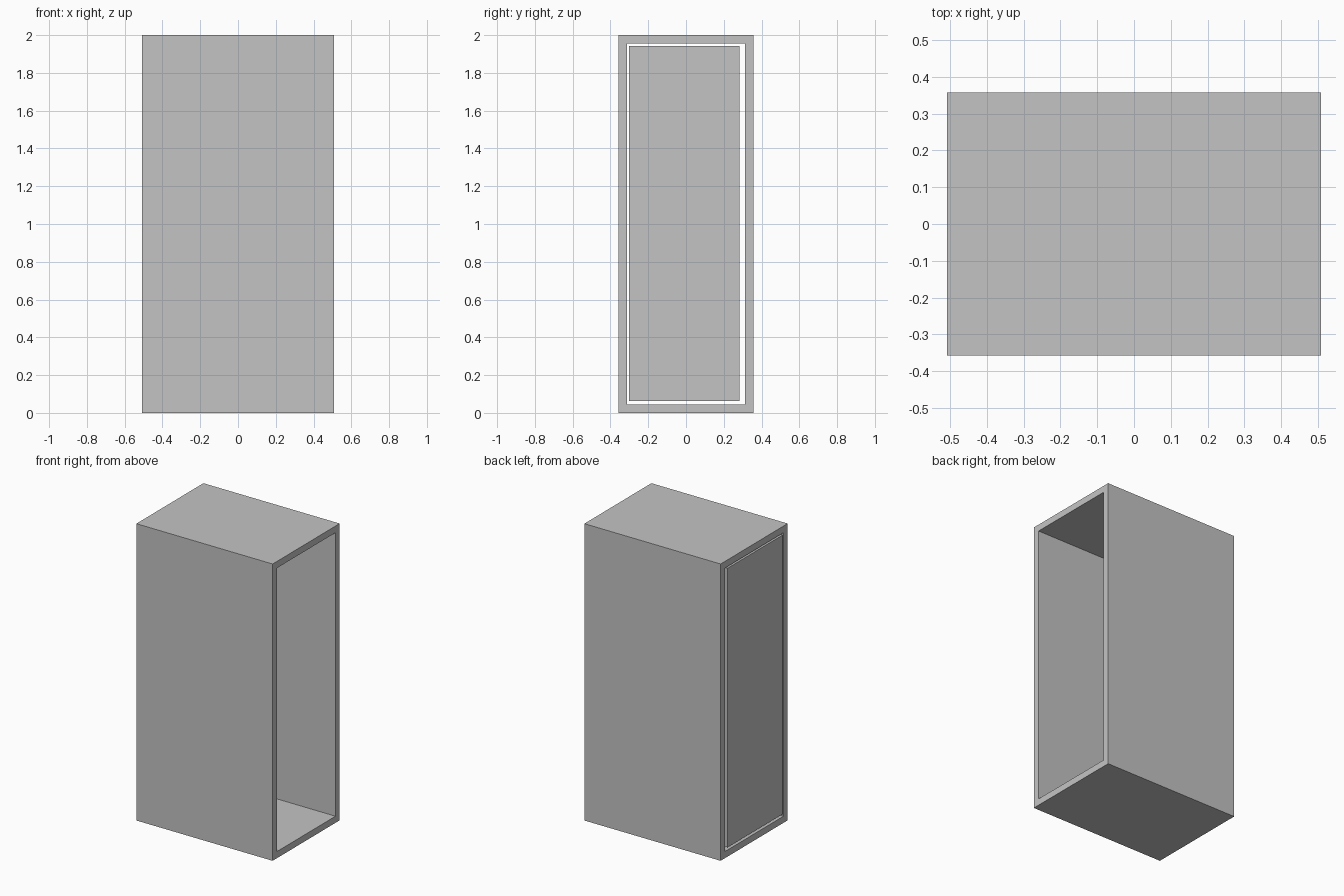
import bpy
import bmesh
from mathutils import Matrix, Vector

default = bpy.data.objects.get("Cube")
if default:
    bpy.data.objects.remove(default, do_unlink=True)

# Single flat grey
grey = bpy.data.materials.new("light grey")
grey.use_nodes = True
colour = (0.55, 0.55, 0.55, 1)
grey.diffuse_color = colour
grey.node_tree.nodes["Principled BSDF"].inputs["Base Color"].default_value = colour

HALF_LENGTH, HALF_DEPTH, HEIGHT, WALL = 0.508, 0.357, 2.0, 0.045
PANEL_THICKNESS = 0.04


def add_object(name, bm):
    bmesh.ops.recalc_face_normals(bm, faces=bm.faces)
    mesh = bpy.data.meshes.new(name)
    bm.to_mesh(mesh)
    bm.free()
    mesh.materials.append(grey)
    obj = bpy.data.objects.new(name, mesh)
    bpy.context.collection.objects.link(obj)
    return obj


def rectangle(bm, x, y0, y1, z0, z1):
    return [bm.verts.new((x, y, z)) for y, z in ((y0, z0), (y1, z0), (y1, z1), (y0, z1))]


# Casing: rectangular tube, open at both ends along x
bm = bmesh.new()
loops = []
for x, inset in ((-HALF_LENGTH, 0), (HALF_LENGTH, 0), (HALF_LENGTH, WALL), (-HALF_LENGTH, WALL)):
    loops.append(rectangle(bm, x, inset - HALF_DEPTH, HALF_DEPTH - inset, inset, HEIGHT - inset))
for a, b in zip(loops, loops[1:] + loops[:1]):
    for i in range(4):
        j = (i + 1) % 4
        bm.faces.new((a[i], a[j], b[j], b[i]))
add_object("casing", bm)

# End panel: flush with the -x end, with a narrow gap all round
low = Vector((-HALF_LENGTH, -0.302, 0.062))
high = Vector((PANEL_THICKNESS - HALF_LENGTH, 0.283, 1.943))
bm = bmesh.new()
bmesh.ops.create_cube(bm, size=1, matrix=Matrix.Translation((low + high) / 2) @ Matrix.Diagonal((high - low).to_4d()))
add_object("end_panel", bm)
